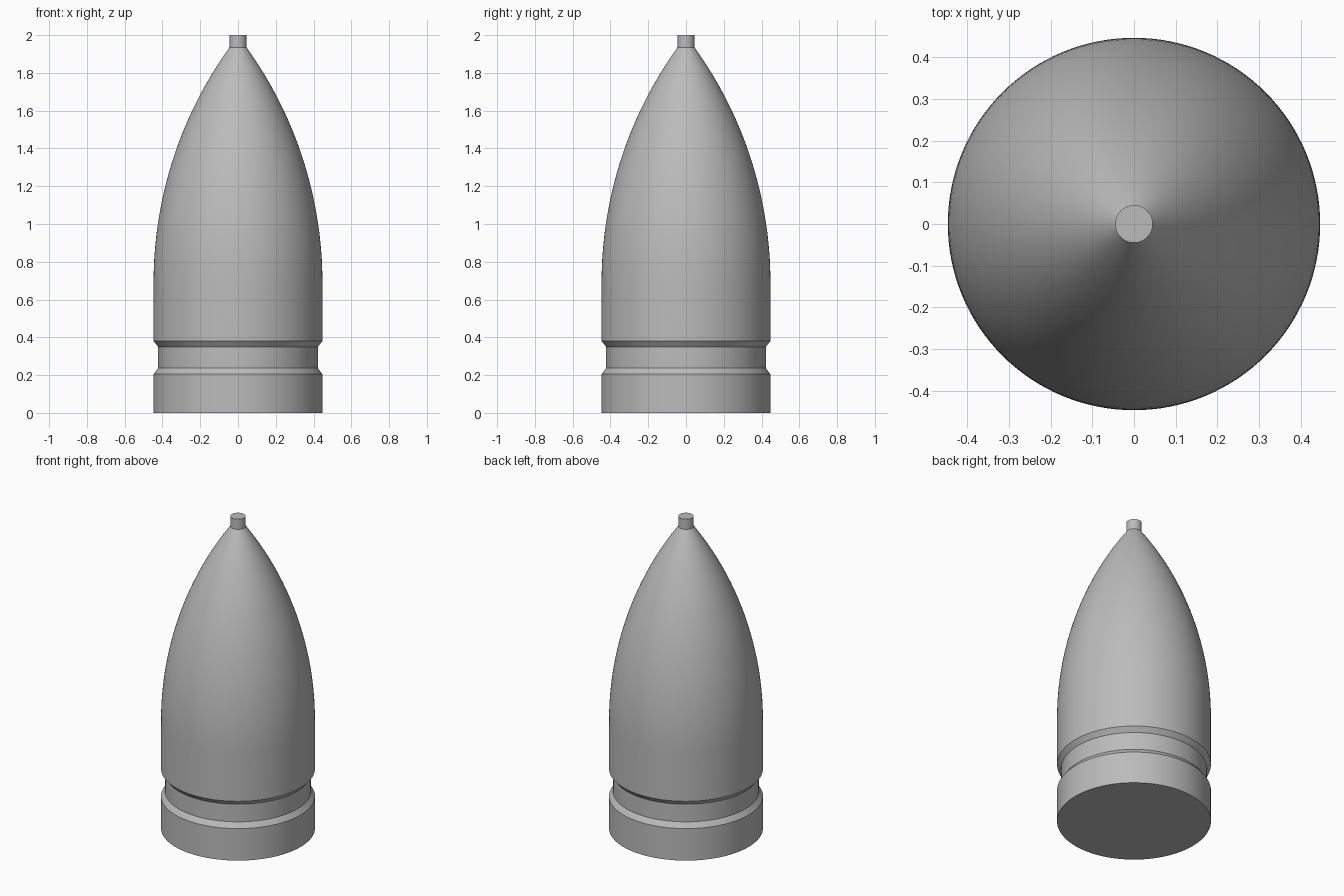
import bpy, bmesh, math

if "Cube" in bpy.data.objects:
    bpy.data.objects.remove(bpy.data.objects["Cube"])

SEGMENTS = 128
RADIUS, TIP_RADIUS = 0.447, 0.045
SHOULDER_Z, TIP_Z, TOP_Z = 0.69, 1.935, 2.0

metal = bpy.data.materials.new("plain grey metal")
metal.use_nodes = True
grey = (0.5, 0.5, 0.5, 1)
metal.diffuse_color = grey
metal.node_tree.nodes["Principled BSDF"].inputs["Base Color"].default_value = grey


def ogive(steps):
    """Arc tangent to the straight body, ending at the tip."""
    length, drop = TIP_Z - SHOULDER_Z, RADIUS - TIP_RADIUS
    arc = (length ** 2 + drop ** 2) / (2 * drop)
    end = math.asin(length / arc)
    angles = [end * i / steps for i in range(steps + 1)]
    return [(RADIUS - arc * (1 - math.cos(a)), SHOULDER_Z + arc * math.sin(a))
            for a in angles]


def lathe(name, profile):
    """Closed solid of revolution around z."""
    bm = bmesh.new()
    rings = []
    for r, z in profile:
        rings.append([bm.verts.new((r * math.cos(t), r * math.sin(t), z))
                      for t in (math.tau * i / SEGMENTS for i in range(SEGMENTS))])
    for low, high in zip(rings, rings[1:]):
        for i in range(SEGMENTS):
            j = (i + 1) % SEGMENTS
            bm.faces.new((low[i], low[j], high[j], high[i]))
    bm.faces.new(rings[0][::-1])
    bm.faces.new(rings[-1])
    mesh = bpy.data.meshes.new(name)
    bm.to_mesh(mesh)
    bm.free()
    mesh.materials.append(metal)
    obj = bpy.data.objects.new(name, mesh)
    bpy.context.collection.objects.link(obj)
    bpy.ops.object.select_all(action="DESELECT")
    obj.select_set(True)
    bpy.context.view_layer.objects.active = obj
    bpy.ops.object.shade_smooth_by_angle(angle=math.radians(25))
    return obj


# Flat base, bevelled groove, straight body, curved nose and small tip stub
base = [(RADIUS, 0), (RADIUS, 0.205)]
groove = [(0.423, 0.237), (0.423, 0.35)]
body = [(RADIUS, 0.38)]
tip = [(TIP_RADIUS, TOP_Z)]
lathe("projectile_body", base + groove + body + ogive(32) + tip)
